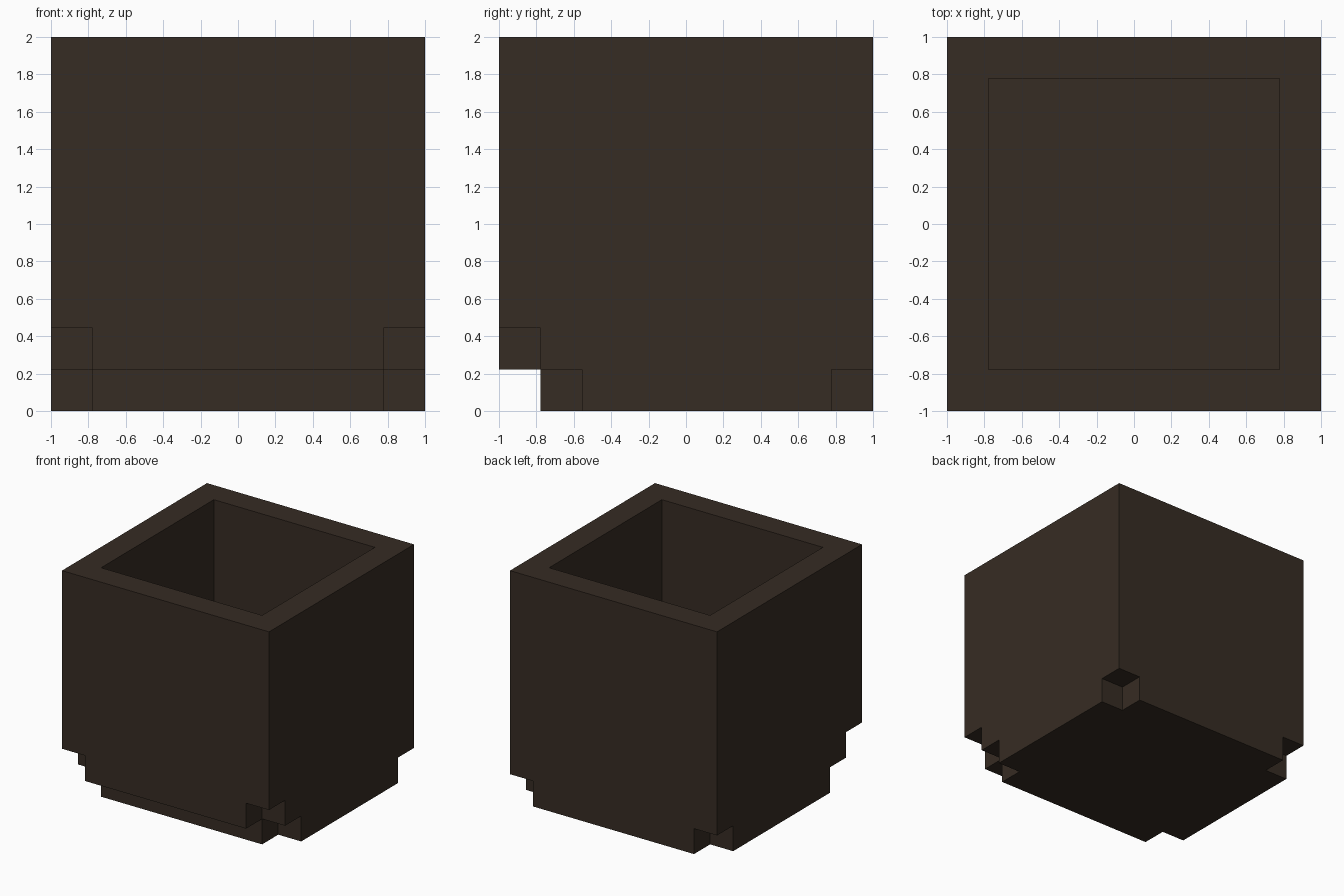
import bpy
import bmesh
from mathutils import Vector

if "Cube" in bpy.data.objects:
    bpy.data.objects.remove(bpy.data.objects["Cube"])

N = 9                # blocks per side
S = 2 / N            # block size
LAST = N - 1

dark_brown = bpy.data.materials.new("dark_brown")
dark_brown.diffuse_color = (0.037, 0.025, 0.017, 1)
dark_brown.use_nodes = True
dark_brown.node_tree.nodes["Principled BSDF"].inputs["Base Color"].default_value = dark_brown.diffuse_color


def solid(x, y, z):
    """True where the stepped, open-topped pot has a block."""
    if not all(0 <= v < N for v in (x, y, z)):
        return False
    # hollow inside above a one-block floor
    if 0 < x < LAST and 0 < y < LAST and z > 0:
        return False
    # undercut along the whole front bottom edge
    if y == 0 and z == 0:
        return False
    # stepped notches at the front and back bottom corners
    if x in (0, LAST) and (y, z) in ((0, 1), (1, 0), (LAST, 0)):
        return False
    return True


def add_face(bm, cell, axis, sign):
    """Add the outward square of one block on the given axis and side."""
    u, v = (axis + 1) % 3, (axis + 2) % 3
    corners = [(0, 0), (1, 0), (1, 1), (0, 1)]
    if sign < 0:
        corners.reverse()
    verts = []
    for a, b in corners:
        p = Vector(cell)
        p[axis] += sign > 0
        p[u] += a
        p[v] += b
        verts.append(bm.verts.new((p.x * S - 1, p.y * S - 1, p.z * S)))
    bm.faces.new(verts)


# Pot: only the exposed sides of its blocks
bm = bmesh.new()
for x in range(N):
    for y in range(N):
        for z in range(N):
            if not solid(x, y, z):
                continue
            for axis in range(3):
                for sign in (-1, 1):
                    near = [x, y, z]
                    near[axis] += sign
                    if not solid(*near):
                        add_face(bm, (x, y, z), axis, sign)
bmesh.ops.remove_doubles(bm, verts=bm.verts[:], dist=0.001)

mesh = bpy.data.meshes.new("pot")
bm.to_mesh(mesh)
bm.free()
mesh.materials.append(dark_brown)
pot = bpy.data.objects.new("pot", mesh)
bpy.context.collection.objects.link(pot)
